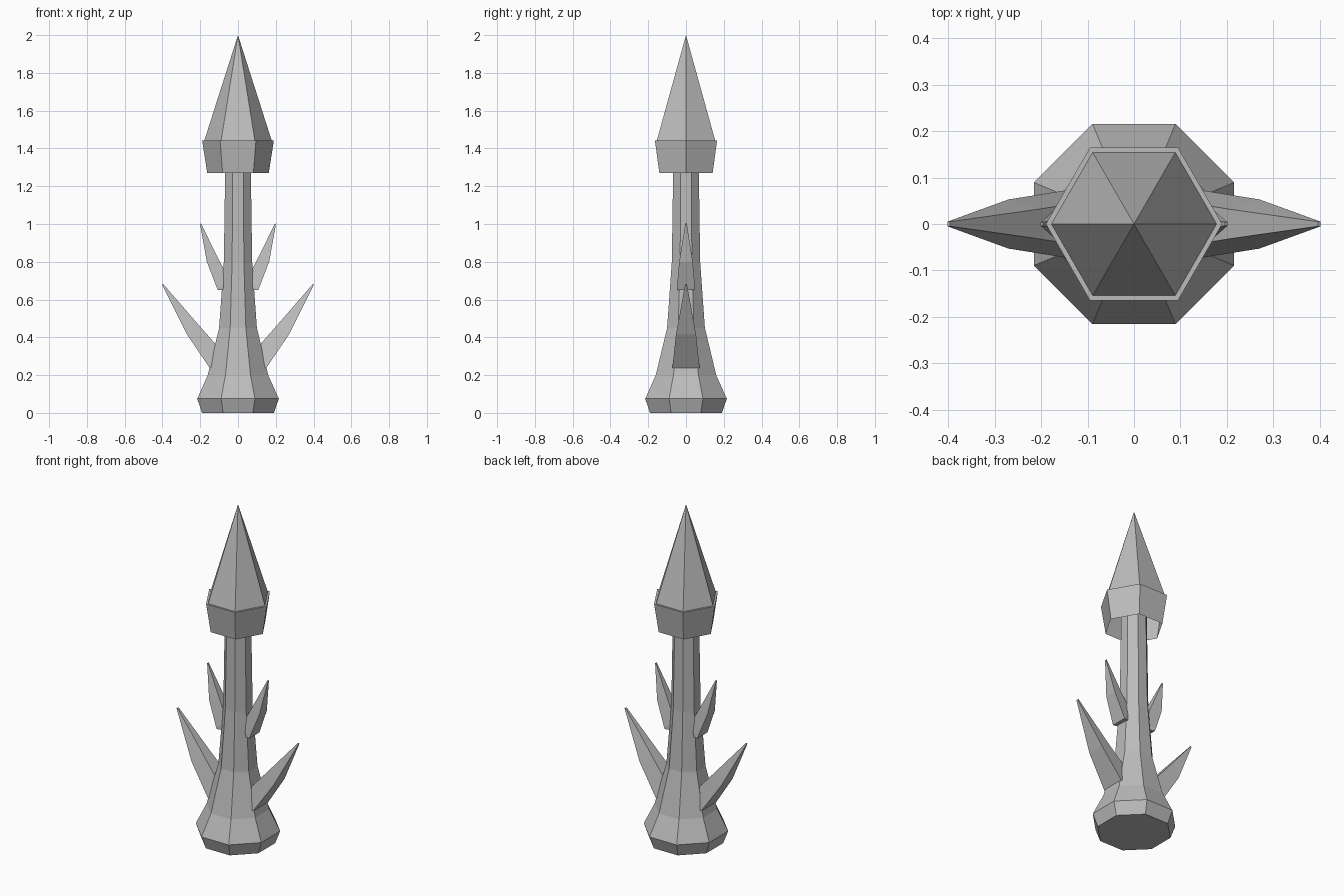
import bpy, bmesh, math

if "Cube" in bpy.data.objects:
    bpy.data.objects.remove(bpy.data.objects["Cube"])

stone = bpy.data.materials.new("grey stone")
stone.diffuse_color = (0.5, 0.5, 0.5, 1)
stone.use_nodes = True
stone.node_tree.nodes["Principled BSDF"].inputs["Base Color"].default_value = stone.diffuse_color


def make_object(name, bm):
    bmesh.ops.recalc_face_normals(bm, faces=bm.faces)
    mesh = bpy.data.meshes.new(name)
    bm.to_mesh(mesh)
    bm.free()
    mesh.materials.append(stone)
    obj = bpy.data.objects.new(name, mesh)
    bpy.context.collection.objects.link(obj)
    return obj


def stacked_rings(name, profile, sides, turn=0.0, close_bottom=True, close_top=True, apex=None):
    """Join polygon rings of (radius, z), optionally ending in a point."""
    bm = bmesh.new()
    rings = []
    for r, z in profile:
        angles = [turn + math.tau * i / sides for i in range(sides)]
        rings.append([bm.verts.new((r * math.cos(a), r * math.sin(a), z)) for a in angles])
    for low, high in zip(rings, rings[1:]):
        for i in range(sides):
            j = (i + 1) % sides
            bm.faces.new((low[i], low[j], high[j], high[i]))
    if close_bottom:
        bm.faces.new(rings[0][::-1])
    if apex is not None:
        tip = bm.verts.new((0, 0, apex))
        for i in range(sides):
            bm.faces.new((rings[-1][i], rings[-1][(i + 1) % sides], tip))
    elif close_top:
        bm.faces.new(rings[-1])
    return make_object(name, bm)


def thorn(name, side, sections):
    """Each section is outer (x, half width, z) then inner (x, half width, z)."""
    bm = bmesh.new()
    rings = []
    for (xo, wo, zo), (xi, wi, zi) in sections:
        pts = ((xo, -wo, zo), (xo, wo, zo), (xi, wi, zi), (xi, -wi, zi))
        rings.append([bm.verts.new((side * x, y, z)) for x, y, z in pts])
    for low, high in zip(rings, rings[1:]):
        for i in range(4):
            j = (i + 1) % 4
            bm.faces.new((low[i], low[j], high[j], high[i]))
    bm.faces.new(rings[0])
    bm.faces.new(rings[-1])
    make_object(name, bm)


# Flared eight-sided column, flat sides facing front and right
to_corner = 1 / math.cos(math.pi / 8)
column = [(0.19, 0), (0.216, 0.075), (0.16, 0.20), (0.10, 0.45), (0.075, 0.80), (0.068, 1.28), (0.068, 1.44)]
stacked_rings("column", [(r * to_corner, z) for r, z in column], 8, math.pi / 8)

# Six-sided collar, open underneath, with a flat rim around the spire
stacked_rings("spire_head", [(0.163, 1.27), (0.19, 1.443), (0.178, 1.443)], 6,
              close_bottom=False, apex=2.0)

# Paired thorns: root, bend, tip
large = [((0.15, 0.072, 0.238), (0.08, 0.052, 0.238)),
         ((0.15, 0.072, 0.238), (0.08, 0.052, 0.32)),
         ((0.27, 0.053, 0.415), (0.205, 0.032, 0.462)),
         ((0.402, 0.005, 0.678), (0.396, 0.005, 0.682))]
small = [((0.107, 0.049, 0.65), (0.05, 0.035, 0.65)),
         ((0.107, 0.049, 0.65), (0.05, 0.035, 0.712)),
         ((0.165, 0.036, 0.80), (0.112, 0.022, 0.832)),
         ((0.201, 0.004, 1.0), (0.196, 0.004, 1.003))]
for label, side in (("left", -1), ("right", 1)):
    for size, sections in (("large", large), ("small", small)):
        # The flat root closes the underside; shared outer corners are merged below
        thorn(f"{size}_thorn_{label}", side, sections)
        mesh = bpy.data.objects[f"{size}_thorn_{label}"].data
        bm = bmesh.new()
        bm.from_mesh(mesh)
        bmesh.ops.remove_doubles(bm, verts=bm.verts, dist=0.0001)
        bmesh.ops.recalc_face_normals(bm, faces=bm.faces)
        bm.to_mesh(mesh)
        bm.free()
